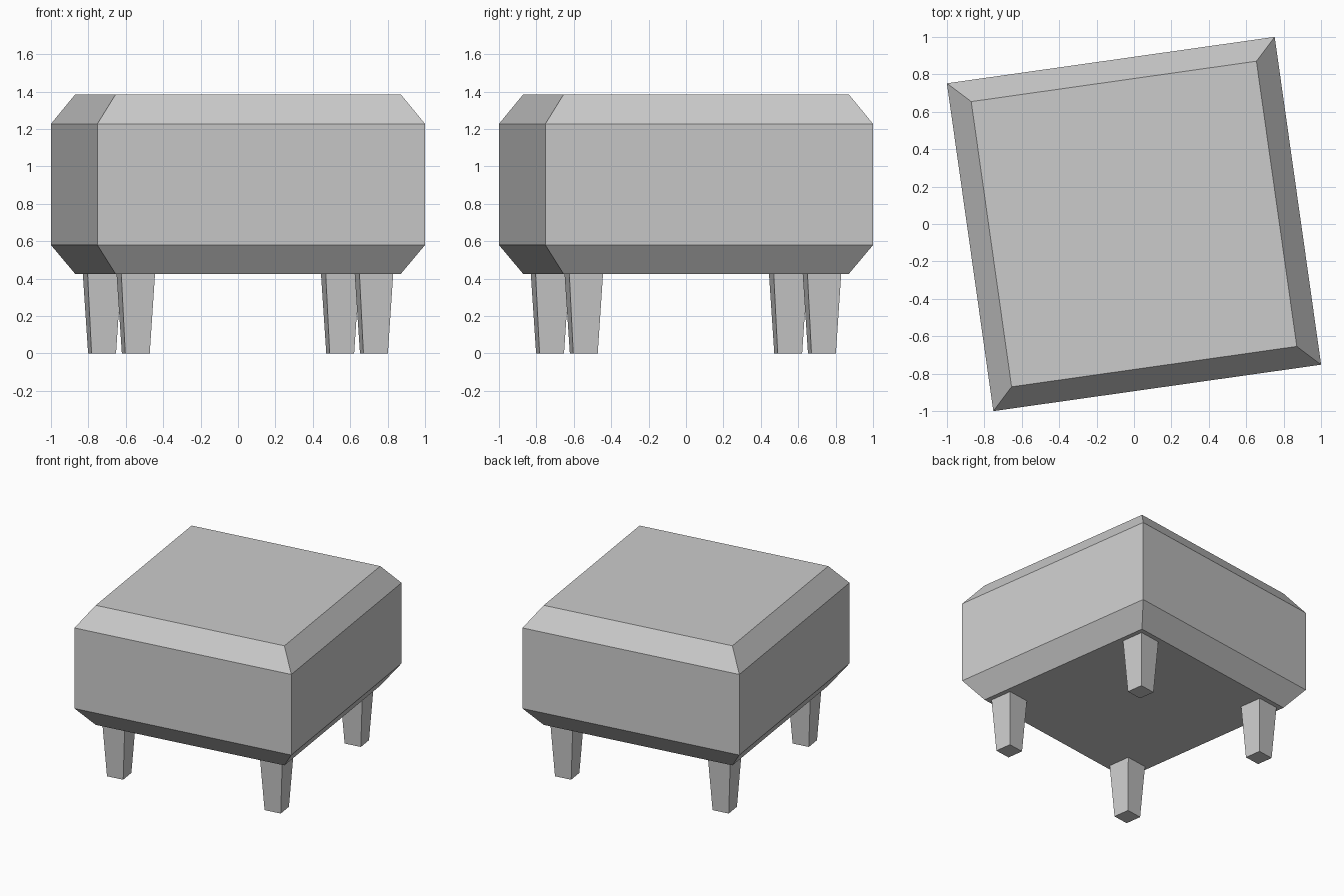
import bpy
import bmesh
from math import radians
from mathutils import Matrix

cube = bpy.data.objects.get("Cube")
if cube:
    bpy.data.objects.remove(cube, do_unlink=True)

grey = bpy.data.materials.new("light_grey")
grey.use_nodes = True
colour = (0.6, 0.6, 0.6, 1)
grey.diffuse_color = colour
grey.node_tree.nodes["Principled BSDF"].inputs["Base Color"].default_value = colour

TURN = Matrix.Rotation(radians(8.06), 4, 'Z')


def square_loft(name, levels, x=0, y=0):
    """Stack square sections given as (height, half width) and cap both ends."""
    bm = bmesh.new()
    rings = [[bm.verts.new((x + sx * half, y + sy * half, z))
              for sx, sy in ((-1, -1), (1, -1), (1, 1), (-1, 1))]
             for z, half in levels]
    bm.faces.new(rings[0][::-1])
    bm.faces.new(rings[-1])
    for low, high in zip(rings, rings[1:]):
        for i in range(4):
            j = (i + 1) % 4
            bm.faces.new((low[i], low[j], high[j], high[i]))
    mesh = bpy.data.meshes.new(name)
    bm.to_mesh(mesh)
    bm.free()
    mesh.materials.append(grey)
    obj = bpy.data.objects.new(name, mesh)
    obj.matrix_world = TURN
    bpy.context.collection.objects.link(obj)
    return obj


# Cushion block with chamfered top and bottom rims
square_loft("cushion", [(0.425, 0.77), (0.58, 0.885), (1.227, 0.885), (1.385, 0.77)])

# Four tapered legs
LEG = 0.643
for side, sx in (("right", -1), ("left", 1)):
    for end, sy in (("front", -1), ("back", 1)):
        square_loft(f"{end}_{side}_leg", [(0, 0.066), (0.425, 0.091)], sx * LEG, sy * LEG)
